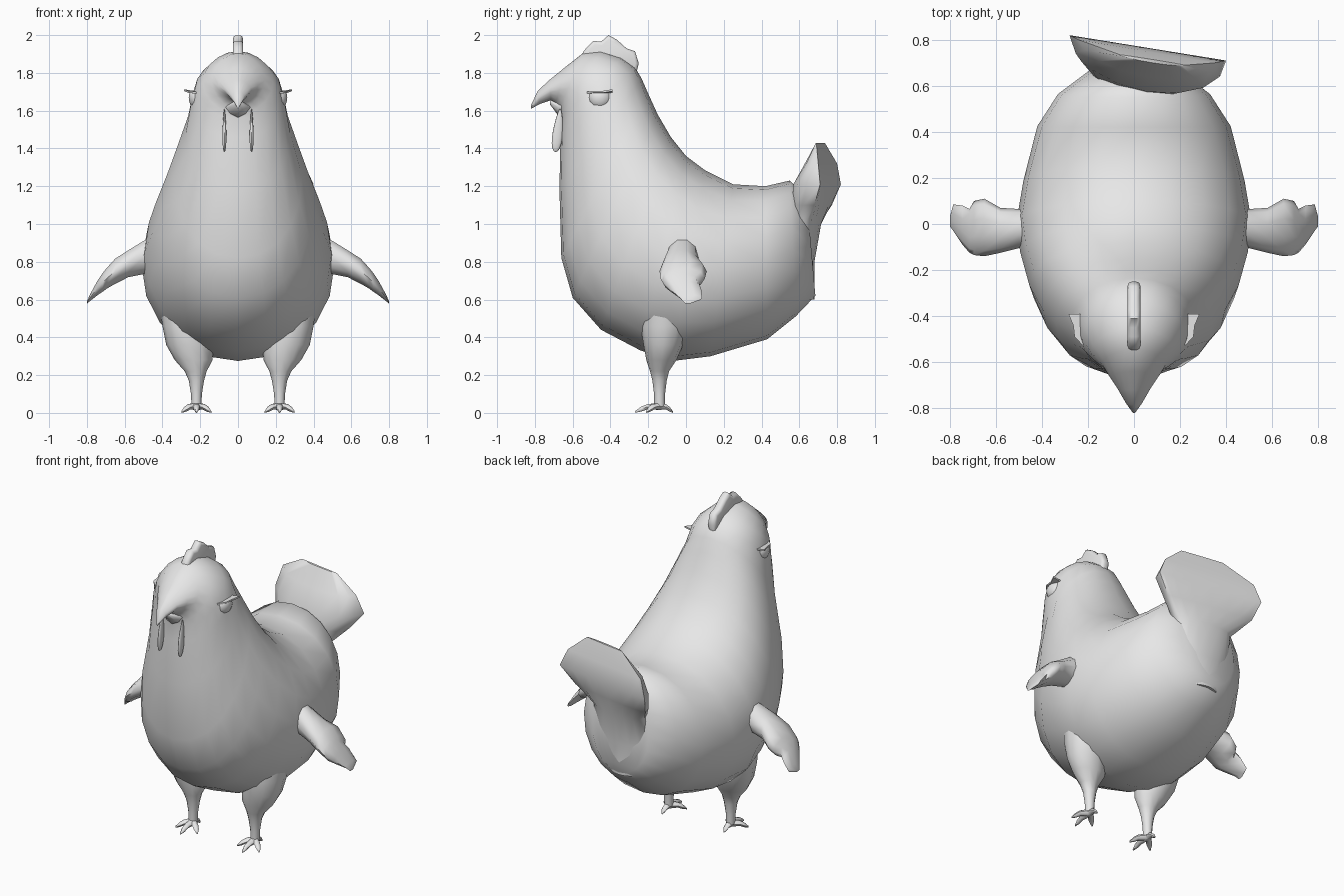
import bpy, bmesh, math
from mathutils import Vector

grey = bpy.data.materials.new("plain_grey")
grey.diffuse_color = (0.8, 0.8, 0.8, 1)


def finish(name, bm, angle=60):
    bmesh.ops.recalc_face_normals(bm, faces=bm.faces[:])
    mesh = bpy.data.meshes.new(name)
    bm.to_mesh(mesh)
    bm.free()
    mesh.materials.append(grey)
    ob = bpy.data.objects.new(name, mesh)
    bpy.context.collection.objects.link(ob)
    bpy.ops.object.select_all(action='DESELECT')
    ob.select_set(True)
    bpy.context.view_layer.objects.active = ob
    bpy.ops.object.shade_smooth_by_angle(angle=math.radians(angle))
    return ob


def ring(c, u, v, n=16, p=2.0, back=None):
    """Superellipse loop around c: c + u cos + v sin; the sin < 0 half uses `back`."""
    pts = []
    for i in range(n):
        a = 2 * math.pi * i / n
        co, si = math.cos(a), math.sin(a)
        co = math.copysign(abs(co) ** (2 / p), co)
        si = math.copysign(abs(si) ** (2 / p), si)
        w = back if back is not None and si < 0 else v
        pts.append(Vector(c) + Vector(u) * co + Vector(w) * si)
    return pts


def loft(name, rings, angle=60):
    bm = bmesh.new()
    loops = [[bm.verts.new(p) for p in r] for r in rings]
    n = len(loops[0])
    for a, b in zip(loops, loops[1:]):
        for i in range(n):
            j = (i + 1) % n
            bm.faces.new((a[i], a[j], b[j], b[i]))
    bm.faces.new(loops[0])
    bm.faces.new(loops[-1])
    return finish(name, bm, angle)


def plate(name, outline, thick, axis, bevel=0.0):
    """Closed outline extruded by the vector axis * thick, centred."""
    bm = bmesh.new()
    off = Vector(axis) * thick
    face = bm.faces.new([bm.verts.new(Vector(p) - off / 2) for p in outline])
    ext = bmesh.ops.extrude_face_region(bm, geom=[face])
    bmesh.ops.translate(bm, vec=off, verts=[g for g in ext["geom"] if isinstance(g, bmesh.types.BMVert)])
    if bevel:
        rim = [e for e in bm.edges if abs((e.verts[0].co - e.verts[1].co).dot(Vector(axis))) < 1e-5]
        bmesh.ops.bevel(bm, geom=rim, offset=bevel, segments=2, profile=0.5, affect='EDGES')
    return finish(name, bm)


def ball(name, c, r, top=None, taper=0.0, lean=0.0):
    bm = bmesh.new()
    bmesh.ops.create_uvsphere(bm, u_segments=14, v_segments=10, radius=1)
    for v in bm.verts:
        k = 1 - taper * (v.co.z + 1) / 2
        v.co = Vector((c[0] + v.co.x * r[0] * k, c[1] + v.co.y * r[1] * k + v.co.z * lean,
                       c[2] + v.co.z * r[2]))
        if top is not None:
            v.co.z = min(v.co.z, top)
    return finish(name, bm)


# body, head and upper beak: slices from rump to beak tip
# (upper y, z, lower y, z, half width, roundness)
slices = [
    (0.64, 1.14, 0.685, 0.62, 0.20, 2.1), (0.55, 1.23, 0.58, 0.51, 0.33, 2.1),
    (0.42, 1.20, 0.43, 0.39, 0.42, 2.1), (0.25, 1.21, 0.13, 0.30, 0.48, 2.1),
    (0.10, 1.285, -0.07, 0.275, 0.51, 2.05), (0.0, 1.36, -0.24, 0.33, 0.495, 2.05),
    (-0.08, 1.46, -0.45, 0.44, 0.455, 2.1), (-0.15, 1.58, -0.60, 0.61, 0.395, 2.15),
    (-0.20, 1.69, -0.66, 0.82, 0.34, 2.15), (-0.235, 1.77, -0.67, 1.18, 0.277, 2.1),
    (-0.27, 1.83, -0.665, 1.46, 0.247, 2.1), (-0.34, 1.88, -0.66, 1.56, 0.226, 2.0),
    (-0.45, 1.915, -0.665, 1.585, 0.187, 1.9), (-0.545, 1.905, -0.67, 1.61, 0.14, 1.8),
    (-0.64, 1.83, -0.69, 1.635, 0.105, 1.7), (-0.72, 1.765, -0.715, 1.655, 0.07, 1.6),
    (-0.785, 1.705, -0.775, 1.635, 0.034, 1.6), (-0.82, 1.63, -0.82, 1.61, 0.005, 1.6),
]
loft("body", [ring((0, (a + c) / 2, (b + d) / 2), (w, 0, 0), (0, (a - c) / 2, (b - d) / 2), 20, p)
              for a, b, c, d, w, p in slices])

# lower beak
loft("lower_beak", [ring((0, y, z), (w, 0, 0), (0, 0, h), 8, 1.5) for y, z, w, h in
                    [(-0.62, 1.63, 0.085, 0.07), (-0.67, 1.615, 0.06, 0.05),
                     (-0.72, 1.645, 0.012, 0.012)]])

# comb on the crown
crest = [(-0.56, 1.86), (-0.545, 1.91), (-0.525, 1.935), (-0.49, 1.97), (-0.45, 1.965),
         (-0.41, 2.0), (-0.365, 1.975), (-0.315, 1.93), (-0.27, 1.915), (-0.25, 1.85),
         (-0.27, 1.77), (-0.40, 1.80)]
plate("comb", [(0, y, z) for y, z in crest], 0.055, (1, 0, 0), 0.018)

# tail: rump column opening into a slightly turned fan (z, left x y, right x y, front, back depth)
fan = [
    (0.60, -0.10, 0.61, 0.10, 0.61, 0.08, 0.07), (0.68, -0.19, 0.60, 0.19, 0.60, 0.08, 0.08),
    (0.80, -0.19, 0.60, 0.20, 0.59, 0.08, 0.085), (1.00, -0.17, 0.66, 0.21, 0.63, 0.10, 0.07),
    (1.10, -0.25, 0.77, 0.31, 0.68, 0.16, 0.015), (1.21, -0.28, 0.82, 0.40, 0.71, 0.19, 0.0),
    (1.32, -0.24, 0.80, 0.35, 0.70, 0.11, 0.0), (1.43, -0.06, 0.735, 0.22, 0.69, 0.012, 0.002),
]
loft("tail", [ring(((a + c) / 2, (b + d) / 2, z), ((c - a) / 2, (d - b) / 2, 0),
                   (0, bk, 0), 16, 2, (0, f, 0))
              for z, a, b, c, d, f, bk in fan])

# wing slices from shoulder to tip (x, front y, rear y, top z, bottom z)
wing = [
    (0.42, -0.09, 0.07, 0.95, 0.74), (0.50, -0.105, 0.065, 0.915, 0.73),
    (0.58, -0.125, 0.07, 0.865, 0.715), (0.65, -0.14, 0.11, 0.82, 0.68),
    (0.695, -0.135, 0.10, 0.77, 0.655), (0.715, -0.125, 0.065, 0.745, 0.64),
    (0.745, -0.09, 0.08, 0.70, 0.62), (0.785, -0.03, 0.085, 0.625, 0.59),
    (0.80, -0.01, 0.03, 0.59, 0.578),
]
# leg slices from inside the body to the ankle (x, y, z, x radius, y radius)
leg = [
    (0.29, -0.10, 0.60, 0.13, 0.12), (0.275, -0.11, 0.46, 0.125, 0.13),
    (0.255, -0.12, 0.36, 0.125, 0.105), (0.235, -0.13, 0.28, 0.10, 0.08),
    (0.224, -0.14, 0.22, 0.058, 0.05), (0.22, -0.14, 0.17, 0.04, 0.038),
    (0.22, -0.14, 0.10, 0.029, 0.029), (0.22, -0.14, 0.035, 0.026, 0.028),
]
toes = [(-0.078, -0.07), (0.0, -0.13), (0.078, -0.07), (0.0, 0.07)]

for s, side in ((1, "right"), (-1, "left")):
    loft(side + "_wing", [ring((s * x, (f + r) / 2, (t + b) / 2), (0, (r - f) / 2, 0), (0, 0, (t - b) / 2), 10)
                          for x, f, r, t, b in wing])
    loft(side + "_leg", [ring((s * x, y, z), (rx, 0, 0), (0, ry, 0), 12) for x, y, z, rx, ry in leg])

    # toes: tapered, arched and ending in a point on the ground
    for k, (dx, dy) in enumerate(toes):
        across = Vector((-dy, dx, 0)).normalized()
        loft(f"{side}_toe_{k + 1}",
             [ring((s * 0.22 + dx * t, -0.14 + dy * t, z), across * w, (0, 0, h), 6)
              for t, z, w, h in [(0, 0.035, 0.022, 0.022), (0.5, 0.032, 0.018, 0.016),
                                 (0.75, 0.02, 0.015, 0.015), (1, 0.005, 0.004, 0.005)]])

    # half closed eye, lid with lash, and wattle
    ball(side + "_eye", (s * 0.215, -0.455, 1.668), (0.047, 0.062, 0.062), 1.70)
    lid = [(s * 0.17, -0.525, 1.695), (s * 0.225, -0.525, 1.695), (s * 0.258, -0.49, 1.70),
           (s * 0.264, -0.44, 1.70), (s * 0.285, -0.39, 1.708), (s * 0.235, -0.39, 1.70),
           (s * 0.17, -0.39, 1.695)]
    plate(side + "_eyelid", lid, 0.01, (0, 0, 1))
    ball(side + "_wattle", (s * 0.072, -0.678, 1.495), (0.014, 0.036, 0.115), None, 0.55, 0.012)
